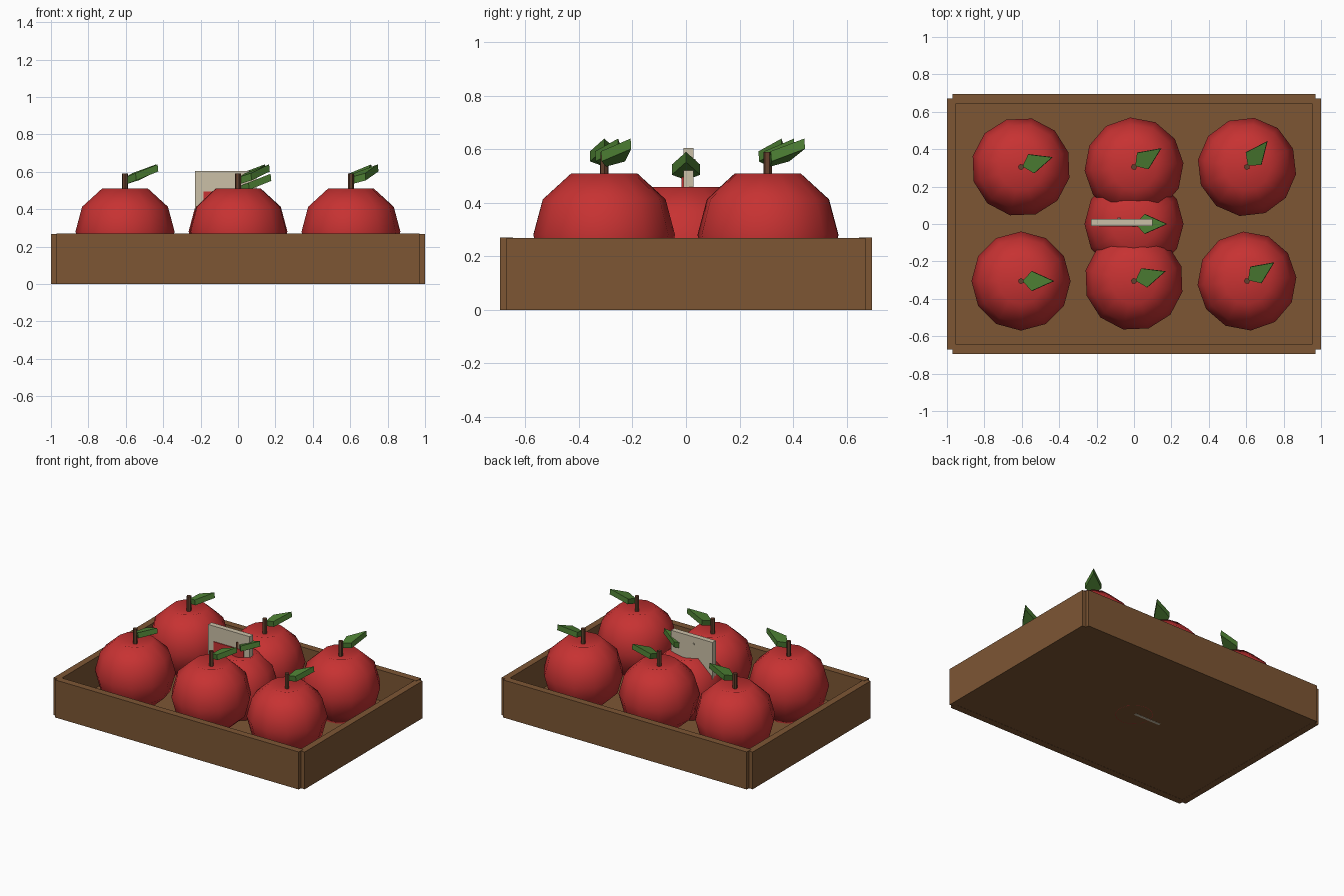
import bpy, bmesh, math
from mathutils import Matrix, Vector

if "Cube" in bpy.data.objects:
    bpy.data.objects.remove(bpy.data.objects["Cube"])


def material(name, rgb):
    m = bpy.data.materials.new(name)
    m.diffuse_color = (*rgb, 1)
    m.use_nodes = True
    m.node_tree.nodes["Principled BSDF"].inputs["Base Color"].default_value = m.diffuse_color
    return m


WOOD = material("brown wood", (0.205, 0.093, 0.034))
RED = material("apple red", (0.57, 0.032, 0.032))
GREEN = material("leaf green", (0.075, 0.215, 0.034))
STEM = material("stem brown", (0.13, 0.052, 0.026))
CREAM = material("cream board", (0.60, 0.53, 0.39))


def finish(name, bm, mat, smooth=False):
    bmesh.ops.recalc_face_normals(bm, faces=bm.faces)
    for f in bm.faces:
        f.smooth = smooth
    me = bpy.data.meshes.new(name)
    bm.to_mesh(me)
    bm.free()
    me.materials.append(mat)
    ob = bpy.data.objects.new(name, me)
    bpy.context.collection.objects.link(ob)
    return ob


def box(name, lo, hi, mat):
    lo, hi = Vector(lo), Vector(hi)
    bm = bmesh.new()
    size = Matrix.Diagonal((*(hi - lo), 1))
    bmesh.ops.create_cube(bm, size=1, matrix=Matrix.Translation((lo + hi) / 2) @ size)
    return finish(name, bm, mat)


def cylinder(name, r, depth, sides, matrix, mat):
    bm = bmesh.new()
    bmesh.ops.create_cone(bm, cap_ends=True, segments=sides, radius1=r,
                          radius2=r, depth=depth, matrix=matrix)
    return finish(name, bm, mat)


def apple(x, y, z, yaw):
    place = Matrix.Translation((x, y, z)) @ Matrix.Rotation(yaw, 4, 'Z')

    # fruit: round profile with dented poles, spun around z
    R, sides = 0.265, 12
    profile = [(0, 0.20)]
    for k in range(1, 6):
        a = math.radians(30 * k)
        profile.append((R * math.sin(a) * (0.93 if k in (1, 5) else 1), R * math.cos(a)))
    profile.append((0, -0.20))
    bm = bmesh.new()
    vs = [bm.verts.new((r, 0, h)) for r, h in profile]
    es = [bm.edges.new(p) for p in zip(vs, vs[1:])]
    bmesh.ops.spin(bm, geom=vs + es, cent=(0, 0, 0), axis=(0, 0, 1),
                   angle=math.tau, steps=sides)
    bmesh.ops.remove_doubles(bm, verts=bm.verts, dist=0.001)
    finish("apple", bm, RED, True).matrix_world = place

    # stem
    cylinder("stem", 0.016, 0.13, 6, Matrix.Translation((0, 0, 0.245)), STEM).matrix_world = place

    # leaf: rising diamond slab
    bm = bmesh.new()
    outline = [(0.012, 0), (0.06, -0.053), (0.178, 0), (0.06, 0.053)]
    base = bm.faces.new([bm.verts.new((px, py, 0.25 + 0.40 * px)) for px, py in outline])
    top = bmesh.ops.extrude_face_region(bm, geom=[base])["geom"]
    bmesh.ops.translate(bm, vec=(-0.004, 0, 0.038),
                        verts=[v for v in top if isinstance(v, bmesh.types.BMVert)])
    finish("leaf", bm, GREEN).matrix_world = place


# tray
box("tray_floor", (-0.97, -0.67, 0.001), (0.97, 0.67, 0.05), WOOD)
for s in (-1, 1):
    ys, xs = sorted((s * 0.645, s * 0.695)), sorted((s * 0.952, s * 1.0))
    box("long_wall", (-0.97, ys[0], 0), (0.97, ys[1], 0.27), WOOD)
    box("short_wall", (xs[0], -0.67, 0), (xs[1], 0.67, 0.268), WOOD)

# six apples on the floor, one nestled lower in the middle
for i in range(3):
    for j in range(2):
        apple((i - 1) * 0.604, (j - 0.5) * 0.61, 0.28, (i + j) * 0.3)
apple(0, 0, 0.23, 0)

# sign board with a red panel, a peg and a stake through the floor
box("sign_board", (-0.23, -0.01, 0.27), (0.10, 0.028, 0.605), CREAM)
box("sign_panel", (-0.185, -0.016, 0.32), (0.055, -0.01, 0.495), RED)
box("sign_stake", (-0.21, 0.0, 0.0), (0.0, 0.02, 0.27), CREAM)
cylinder("sign_peg", 0.008, 0.01, 8,
         Matrix.Translation((-0.08, 0.03, 0.555)) @ Matrix.Rotation(math.pi / 2, 4, 'X'), CREAM)
